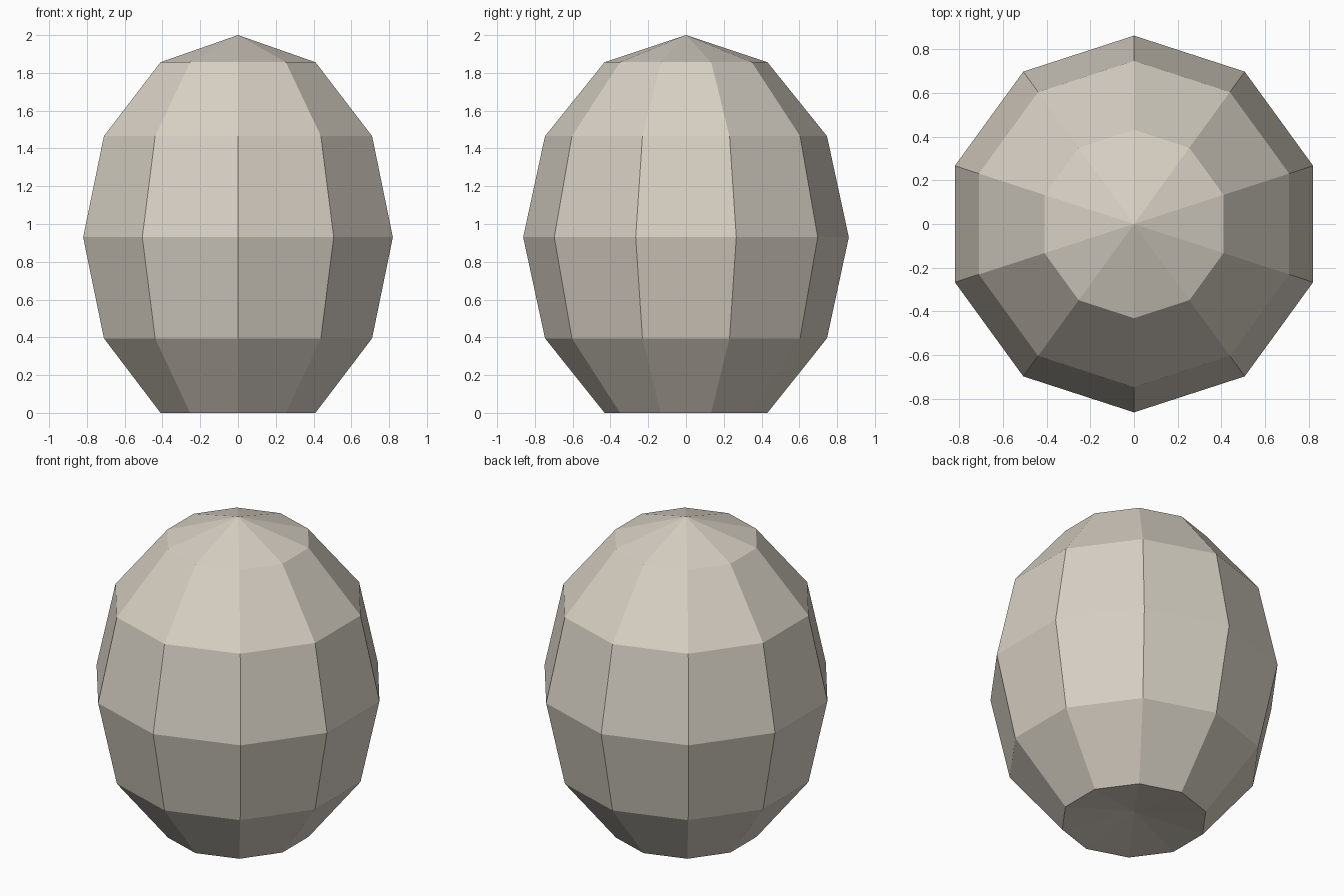
import bpy, bmesh, math

if "Cube" in bpy.data.objects:
    bpy.data.objects.remove(bpy.data.objects["Cube"])

# Egg-shaped faceted body: ten sides, six bands, base pole pushed inward
bm = bmesh.new()
bmesh.ops.create_uvsphere(bm, u_segments=10, v_segments=6, radius=1.0)

# Turn so corners lie on the y axis, then stretch and lift onto the ground
twist = math.atan2(*max((v.co.xy for v in bm.verts if abs(v.co.z) < 0.01),
                        key=lambda p: p.y))
for v in bm.verts:
    x, y, z = v.co
    c, s = math.cos(twist), math.sin(twist)
    v.co = ((x * c - y * s) * 0.862, (x * s + y * c) * 0.862, 0.93 + 1.07 * z)
    if z < -0.99:
        v.co.z = 0.06      # shallow hollow under the base
    elif z < -0.8:
        v.co.z = 0.0       # flat standing rim

mesh = bpy.data.meshes.new("egg_body")
bm.to_mesh(mesh)
bm.free()

# Single warm stone colour
stone = bpy.data.materials.new("warm stone")
stone.diffuse_color = (0.68, 0.63, 0.55, 1.0)
stone.use_nodes = True
stone.node_tree.nodes["Principled BSDF"].inputs["Base Color"].default_value = stone.diffuse_color
mesh.materials.append(stone)

body = bpy.data.objects.new("egg_body", mesh)
bpy.context.collection.objects.link(body)
